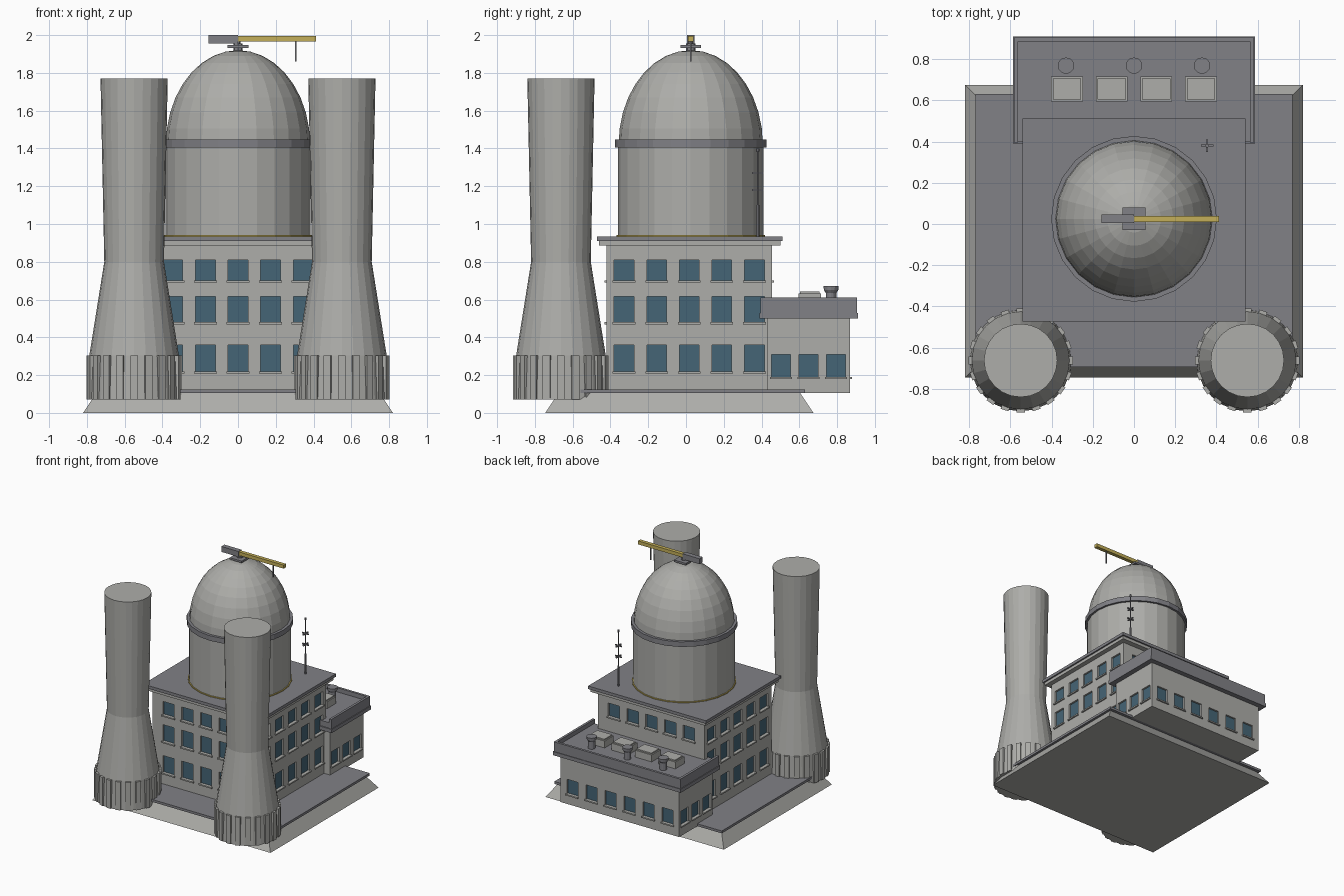
import bpy, bmesh
from math import cos, sin, pi, sqrt
from mathutils import Vector, Matrix

if "Cube" in bpy.data.objects:
    bpy.data.objects.remove(bpy.data.objects["Cube"])


def material(name, color):
    m = bpy.data.materials.new(name)
    m.diffuse_color = color
    m.use_nodes = True
    m.node_tree.nodes["Principled BSDF"].inputs["Base Color"].default_value = m.diffuse_color
    return m


GREY = material("concrete", (0.42, 0.42, 0.40, 1))
DARK = material("dark_grey", (0.22, 0.22, 0.24, 1))
GLASS = material("window_glass", (0.06, 0.13, 0.18, 1))
YELLOW = material("yellow_paint", (0.55, 0.43, 0.10, 1))


def finish(name, bm, *mats):
    me = bpy.data.meshes.new(name)
    bm.to_mesh(me)
    bm.free()
    for m in mats:
        me.materials.append(m)
    ob = bpy.data.objects.new(name, me)
    bpy.context.collection.objects.link(ob)
    return ob


def add_box(bm, lo, hi):
    lo, hi = Vector(lo), Vector(hi)
    mat = Matrix.Translation((lo + hi) / 2) @ Matrix.Diagonal((*(hi - lo), 1))
    return bmesh.ops.create_cube(bm, size=1, matrix=mat)["verts"]


def box(name, lo, hi, mat=GREY):
    bm = bmesh.new()
    add_box(bm, lo, hi)
    return finish(name, bm, mat)


def lathe(name, profile, center, sides=24, mat=GREY):
    """Flat-faced turned solid from (radius, z) points, capped at both ends."""
    bm = bmesh.new()
    rings = [[bm.verts.new((center[0] + r * cos(2 * pi * i / sides),
                            center[1] + r * sin(2 * pi * i / sides), z))
              for i in range(sides)] for r, z in profile]
    for a, b in zip(rings, rings[1:]):
        for i in range(sides):
            j = (i + 1) % sides
            bm.faces.new((a[i], a[j], b[j], b[i]))
    bm.faces.new(rings[0][::-1])
    bm.faces.new(rings[-1])
    return finish(name, bm, mat)


def facade(name, start, end, z0, z1, centers, rows, w=0.105):
    """Wall from start to end with recessed windows and projecting sills."""
    a, b = Vector((*start, 0)), Vector((*end, 0))
    length = (b - a).length
    u = (b - a) / length
    n = u.cross(Vector((0, 0, 1)))
    us = [0] + [length / 2 + c + s * w / 2 for c in centers for s in (-1, 1)] + [length]
    zs = [z0] + [z for row in rows for z in row] + [z1]
    bm = bmesh.new()
    grid = [[bm.verts.new(a + u * d + Vector((0, 0, z))) for d in us] for z in zs]
    panes = []
    for j in range(len(zs) - 1):
        for i in range(len(us) - 1):
            f = bm.faces.new((grid[j][i], grid[j][i + 1], grid[j + 1][i + 1], grid[j + 1][i]))
            if i % 2 and j % 2:
                panes.append(f)
    for f in bmesh.ops.inset_individual(bm, faces=panes, thickness=0.0005)["faces"]:
        f.material_index = 0
    for f in bmesh.ops.extrude_discrete_faces(bm, faces=panes)["faces"]:
        f.material_index = 1
        bmesh.ops.translate(bm, verts=f.verts, vec=-0.015 * n)
    frame = Matrix((u, n, (0, 0, 1))).transposed().to_4x4()
    frame.translation = a
    for c in centers:
        for lo, _ in rows:
            m = length / 2 + c
            sill = add_box(bm, (m - w / 2 - 0.008, -0.004, lo - 0.011),
                           (m + w / 2 + 0.008, 0.012, lo))
            bmesh.ops.transform(bm, matrix=frame, verts=sill)
    return finish(name, bm, GREY, GLASS)


# Sloped foundation and paving slab
bm = bmesh.new()
for v in add_box(bm, (-0.82, -0.745, 0), (0.82, 0.675, 0.105)):
    if v.co.z > 0.05:
        v.co.x -= 0.07 * (1 if v.co.x > 0 else -1)
        v.co.y -= 0.07 * (1 if v.co.y > 0 else -1)
finish("foundation", bm, GREY)
box("paving_slab", (-0.77, -0.695, 0.105), (0.77, 0.63, 0.125), DARK)

# Main block: windowed walls and stepped roof
cols = [-0.345, -0.172, 0, 0.172, 0.345]
rows = [(0.22, 0.36), (0.48, 0.617), (0.70, 0.81)]
X, F, B = 0.49, -0.42, 0.455
facade("main_front_wall", (-X, F), (X, F), 0.11, 0.89, cols, rows)
facade("main_right_wall", (X, F), (X, B), 0.11, 0.89, cols, rows)
facade("main_back_wall", (X, B), (-X, B), 0.11, 0.89, cols, rows[2:])
facade("main_left_wall", (-X, B), (-X, F), 0.11, 0.89, cols, rows)
box("main_cornice", (-0.53, -0.46, 0.885), (0.53, 0.50, 0.91))
box("main_roof", (-0.542, -0.472, 0.91), (0.542, 0.512, 0.935), DARK)

# Rear annex: windowed walls, floor, cornice and parapet
acols = [-0.4375, -0.2625, -0.0875, 0.0875, 0.2625, 0.4375]
arow = [(0.19, 0.31)]
AX, AB = 0.545, 0.868
facade("annex_right_wall", (AX, 0.43), (AX, AB), 0.105, 0.51, [-0.146, 0, 0.146], arow, 0.1)
facade("annex_back_wall", (AX, AB), (-AX, AB), 0.105, 0.51, acols, arow, 0.1)
facade("annex_left_wall", (-AX, AB), (-AX, 0.43), 0.105, 0.51, [-0.146, 0, 0.146], arow, 0.1)
box("annex_floor", (-AX, 0.43, 0.105), (AX, AB, 0.11))
box("annex_front_wall", (-AX, 0.43, 0.11), (AX, 0.435, 0.5))
box("annex_cornice", (-0.588, 0.39, 0.50), (0.588, 0.91, 0.53), DARK)
box("annex_roof", (-0.57, 0.40, 0.53), (0.57, 0.89, 0.575), DARK)
box("annex_back_parapet", (-0.582, 0.885, 0.53), (0.582, 0.905, 0.61), DARK)
for s, side in ((-1, "left"), (1, "right")):
    xs = sorted((s * 0.562, s * 0.582))
    box(f"annex_{side}_parapet", (xs[0], 0.395, 0.53), (xs[1], 0.885, 0.61), DARK)

# Annex roof equipment
for x in (-0.325, -0.108, 0.108, 0.325):
    box("roof_unit", (x - 0.077, 0.595, 0.57), (x + 0.077, 0.715, 0.632))
    box("roof_unit_lid", (x - 0.068, 0.604, 0.63), (x + 0.068, 0.706, 0.642))
for x in (-0.33, 0, 0.33):
    lathe("roof_vent", [(0.028, 0.57), (0.028, 0.635), (0.038, 0.65), (0.04, 0.672)],
          (x, 0.768), 12, DARK)

# Reactor drum, trim, ring and elliptical dome
C = (0, 0.025)
lathe("drum_trim", [(0.393, 0.93), (0.393, 0.942)], C, mat=YELLOW)
lathe("drum", [(0.385, 0.93), (0.385, 1.41)], C)
lathe("dome_ring", [(0.402, 1.405), (0.402, 1.447)], C, mat=DARK)
dome = [(0.382 * cos(a), 1.42 + 0.5 * sin(a)) for a in (i * pi / 18 for i in range(9))]
lathe("dome", dome + [(0.002, 1.92)], C)

# Roof crane
box("crane_base", (-0.055, -0.03, 1.932), (0.055, 0.08, 1.948), DARK)
lathe("crane_mast", [(0.025, 1.90), (0.025, 1.955), (0.012, 1.955), (0.012, 1.985)], C, 8, DARK)
box("crane_jib", (0, 0.01, 1.966), (0.413, 0.04, 1.995), YELLOW)
box("crane_counterweight", (-0.157, 0.005, 1.955), (0, 0.045, 2.0), DARK)
box("crane_hook_line", (0.301, 0.021, 1.86), (0.309, 0.029, 1.97), DARK)

# Antenna with crossed arms
P = (0.355, 0.38)
lathe("antenna_mast", [(0.008, 0.93), (0.008, 1.10), (0.005, 1.10), (0.005, 1.38),
                       (0.009, 1.385), (0.009, 1.40)], P, 8, DARK)
for z in (1.18, 1.27):
    for dx, dy in ((0.03, 0.005), (0.005, 0.03)):
        box("antenna_arm", (P[0] - dx, P[1] - dy, z - 0.005), (P[0] + dx, P[1] + dy, z + 0.005), DARK)

# Two cooling towers with ribbed skirts
tower = [(0.247, 0.07), (0.237, 0.305), (0.158, 0.80), (0.178, 1.77)]
for s, side in ((-1, "left"), (1, "right")):
    c = (s * 0.55, -0.662)
    lathe(f"{side}_cooling_tower", tower, c)
    bm = bmesh.new()
    for i in range(20):
        rib = add_box(bm, (0.225, -0.02, 0.07), (0.253, 0.02, 0.305))
        bmesh.ops.transform(bm, verts=rib, matrix=Matrix.Translation((*c, 0))
                            @ Matrix.Rotation(2 * pi * i / 20, 4, 'Z'))
    finish(f"{side}_tower_ribs", bm, GREY)
